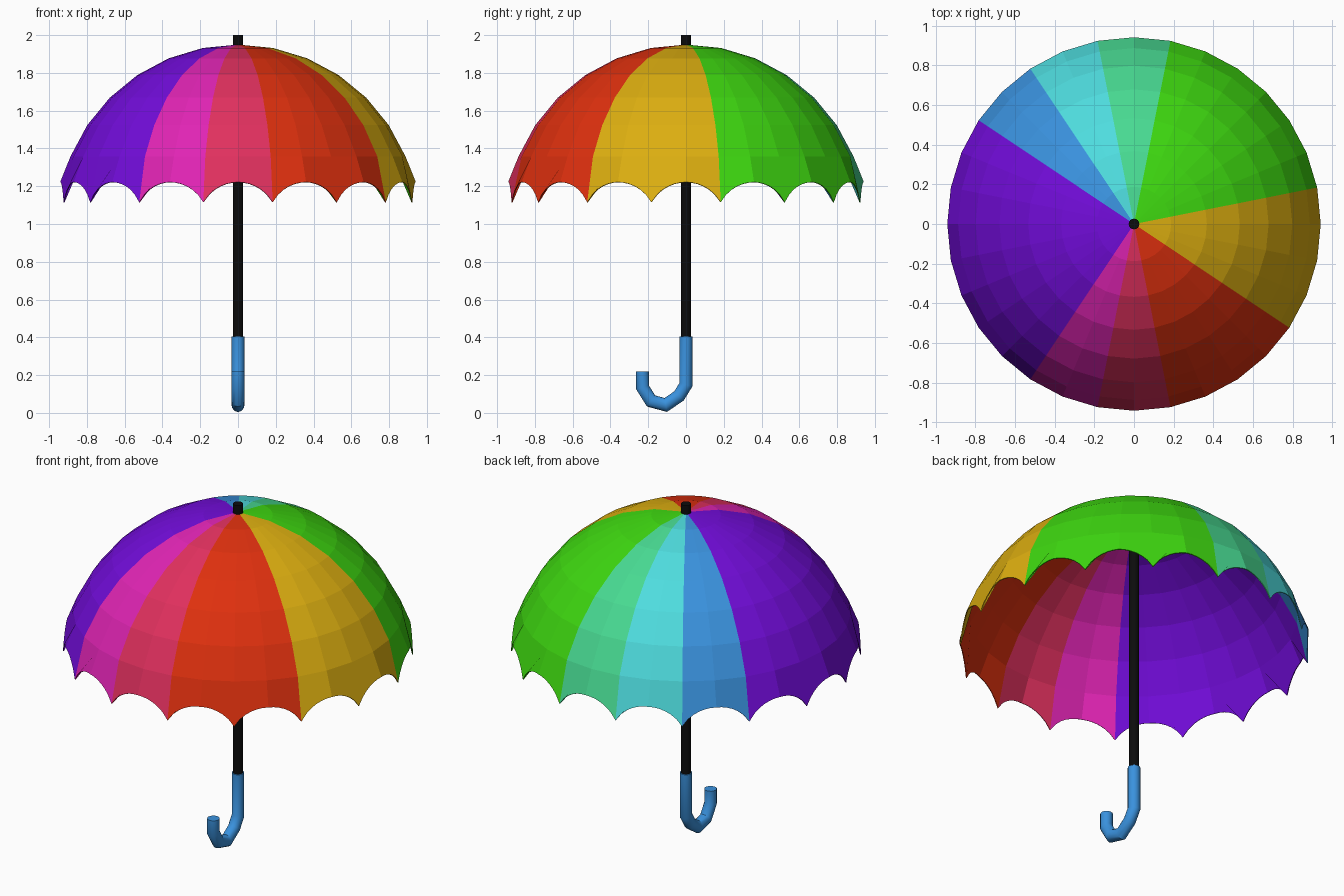
import bpy
import bmesh
from math import sin, cos, pi, radians, sqrt
from mathutils import Vector

cube = bpy.data.objects.get("Cube")
if cube:
    bpy.data.objects.remove(cube, do_unlink=True)


def make_material(name, hex_code):
    """Flat material from an sRGB hex code, stored as linear values."""
    srgb = [b / 255 for b in bytes.fromhex(hex_code)]
    rgba = [c / 12.92 if c < 0.04 else ((c + 0.055) / 1.055) ** 2.4 for c in srgb] + [1]
    mat = bpy.data.materials.new(name)
    mat.use_nodes = True
    mat.diffuse_color = rgba
    mat.node_tree.nodes["Principled BSDF"].inputs["Base Color"].default_value = rgba
    return mat


def make_object(name, bm, mats):
    bmesh.ops.recalc_face_normals(bm, faces=bm.faces)
    mesh = bpy.data.meshes.new(name)
    bm.to_mesh(mesh)
    bm.free()
    for mat in mats:
        mesh.materials.append(mat)
    obj = bpy.data.objects.new(name, mesh)
    bpy.context.collection.objects.link(obj)
    return obj


def make_tube(name, path, radius, sides, mat):
    """Capped round tube along a path of (y, z) points, with mitred bends."""
    bm = bmesh.new()
    points = [Vector((0, y, z)) for y, z in path]
    across = Vector((1, 0, 0))
    rings = []
    for i, p in enumerate(points):
        into = (p - points[i - 1]).normalized() if i else None
        out = (points[i + 1] - p).normalized() if i + 1 < len(points) else None
        into, out = into or out, out or into
        tangent = (into + out).normalized()
        side = tangent.cross(across) / tangent.dot(into)
        rings.append([bm.verts.new(p + radius * (cos(a) * across + sin(a) * side))
                      for a in (2 * pi * k / sides for k in range(sides))])
    for low, high in zip(rings, rings[1:]):
        for k in range(sides):
            n = (k + 1) % sides
            bm.faces.new((low[k], low[n], high[n], high[k]))
    bm.faces.new(rings[0])
    bm.faces.new(rings[-1])
    obj = make_object(name, bm, [mat])
    bpy.ops.object.select_all(action="DESELECT")
    bpy.context.view_layer.objects.active = obj
    obj.select_set(True)
    bpy.ops.object.shade_smooth_by_angle(angle=radians(35))
    return obj


# Canopy colours with the number of panels each covers, counter-clockwise
PANELS = [("green", "3ED810", 3), ("sea_green", "48DA92", 1), ("cyan", "4EDCDE", 1),
          ("blue", "3A92DE", 1), ("purple", "720CDA", 4), ("magenta", "E024B4", 1),
          ("crimson", "E0305E", 1), ("red", "DE300E", 2), ("yellow", "DCAE10", 2)]
materials = [make_material(name, code) for name, code, _ in PANELS]
panel_colour = [i for i, p in enumerate(PANELS) for _ in range(p[2])]
black = make_material("black", "0C0C0C")

# Canopy: faceted dome whose lowest row ends in scallops
SEGMENTS, FINE = 32, 6
STEP = 2 * pi / SEGMENTS
RADIUS, CENTRE = 0.96, 0.99
TIP, ARCH = 1.115, 1.222


def dome_point(ring, seg):
    r, a = RADIUS * sin(ring * STEP), (seg + 1) * STEP
    return Vector((r * cos(a), r * sin(a), CENTRE + RADIUS * cos(ring * STEP)))


def scallop_height(u):
    """Circular arc: u is 0 at the arch centre and 1 at a tip."""
    half, rise = 0.183, ARCH - TIP
    arc = (half * half + rise * rise) / (2 * rise)
    return ARCH - arc + sqrt(arc * arc - (u * half) ** 2)


bm = bmesh.new()
apex = bm.verts.new((0, 0, CENTRE + RADIUS))
rings = [[bm.verts.new(dome_point(ring, s)) for s in range(SEGMENTS)] for ring in range(1, 7)]
hem = []
for s in range(SEGMENTS):
    a, b = dome_point(7, s), dome_point(7, s + 1)
    for f in range(FINE):
        t = f / FINE
        p = a.lerp(b, t)
        p.z = scallop_height(1 - t if s % 2 == 0 else t)
        hem.append(bm.verts.new(p))

for s in range(SEGMENTS):
    n = (s + 1) % SEGMENTS
    column = [bm.faces.new((apex, rings[0][s], rings[0][n]))]
    for up, down in zip(rings, rings[1:]):
        column.append(bm.faces.new((up[s], down[s], down[n], up[n])))
    edge = [hem[(s * FINE + f) % len(hem)] for f in range(FINE + 1)]
    column.append(bm.faces.new([rings[-1][s]] + edge + [rings[-1][n]]))
    for face in column:
        face.material_index = panel_colour[s // 2]
canopy = make_object("canopy", bm, materials)
cloth = canopy.modifiers.new("cloth_thickness", "SOLIDIFY")
cloth.thickness = 0.005
cloth.offset = -1

# Shaft, running through the canopy to the tip
make_tube("shaft", [(0, 0.38), (0, 2.0)], 0.027, 16, black)

# Hooked handle
hook = [(0, 0.405), (0, 0.15), (-0.037, 0.09), (-0.107, 0.042),
        (-0.185, 0.063), (-0.23, 0.135), (-0.23, 0.22)]
make_tube("handle", hook, 0.034, 16, materials[3])
